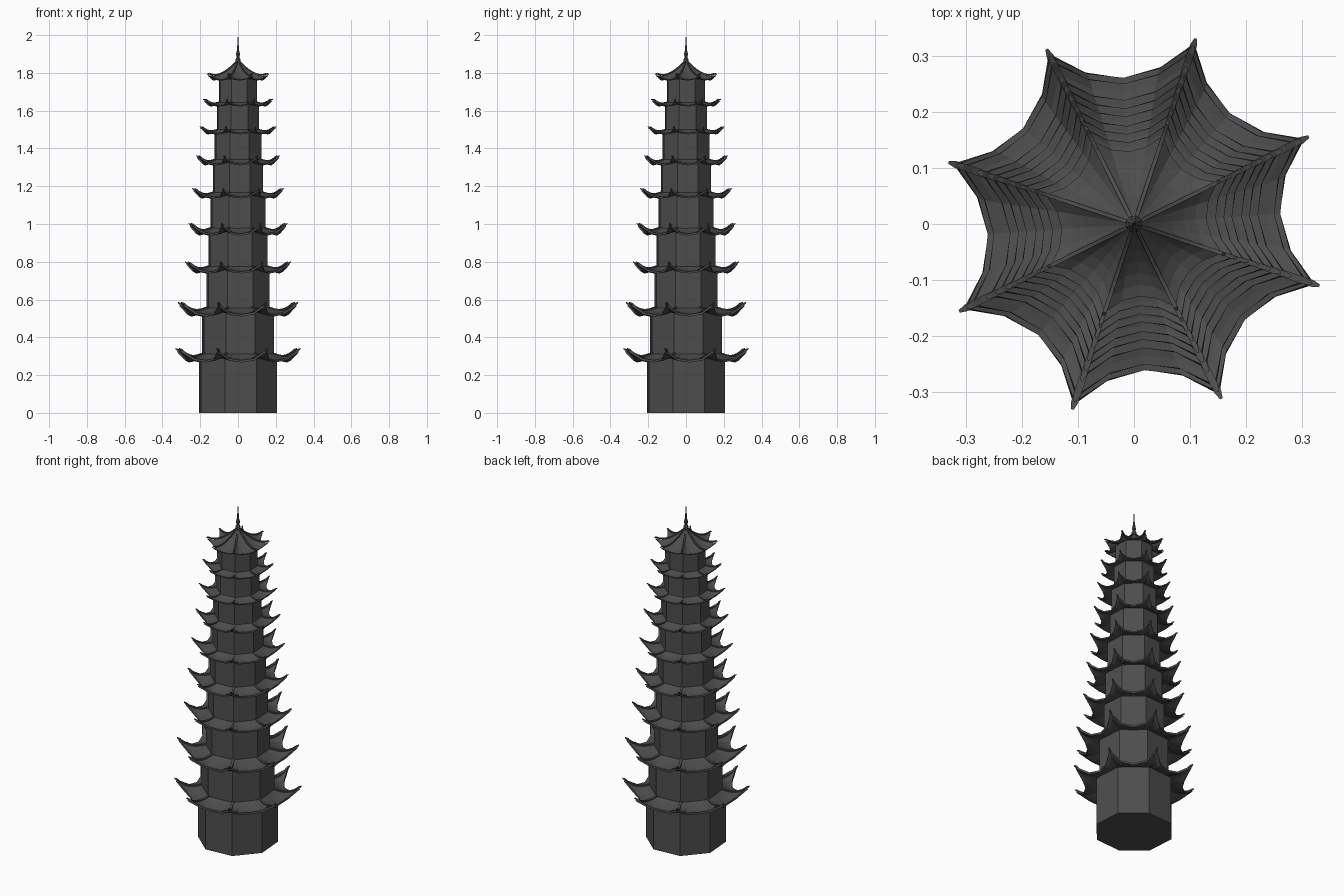
import bpy, math
from mathutils import Vector

if "Cube" in bpy.data.objects:
    bpy.data.objects.remove(bpy.data.objects["Cube"])

# One dark grey for the whole tower
stone = bpy.data.materials.new("dark_grey")
stone.diffuse_color = (0.075, 0.075, 0.075, 1)
stone.use_nodes = True
stone.node_tree.nodes["Principled BSDF"].inputs["Base Color"].default_value = stone.diffuse_color

A0 = math.radians(26.57)      # angle of the first corner
STEP = math.radians(45)
C, S = math.cos(STEP / 2), math.sin(STEP / 2)


def make(name, verts, faces):
    me = bpy.data.meshes.new(name)
    me.from_pydata([tuple(v) for v in verts], [], faces)
    me.update()
    me.materials.append(stone)
    ob = bpy.data.objects.new(name, me)
    bpy.context.collection.objects.link(ob)
    return ob


def lathe(name, profile, n, a0=A0):
    """Closed solid turned from (radius, height) rings."""
    verts, faces = [], []
    for r, z in profile:
        verts += [(r * math.cos(a0 + 2 * math.pi * k / n),
                   r * math.sin(a0 + 2 * math.pi * k / n), z) for k in range(n)]
    for j in range(len(profile) - 1):
        for k in range(n):
            a, b = j * n + k, j * n + (k + 1) % n
            faces.append((a, b, b + n, a + n))
    faces.append(tuple(reversed(range(n))))
    faces.append(tuple(range((len(profile) - 1) * n, len(profile) * n)))
    return make(name, verts, faces)


def roof_height(t, s, z0, k, rise, power):
    return z0 + 0.012 * k + rise * (1 - t) ** power + 0.055 * k * abs(s) ** 2.5 * t ** 2.5


def roof(name, r_in, tip, z0, k, rise, power):
    """Eight concave roof panels with upswept corners."""
    nt, ns = 6, 4
    R = tip * 0.96
    verts, faces = [], []
    for side in range(8):
        a = A0 + STEP * (side + 0.5)
        n = Vector((math.cos(a), math.sin(a), 0))
        u = Vector((-math.sin(a), math.cos(a), 0))
        base = len(verts)
        for i in range(nt + 1):
            t = i / nt
            for j in range(ns + 1):
                s = 2 * j / ns - 1
                d_out = tip * 0.75 + (R * C - tip * 0.75) * s * s
                d = r_in * C * (1 - t) + d_out * t
                w = s * S * (r_in * (1 - t) + R * t)
                p = n * d + u * w
                p.z = roof_height(t, s, z0, k, rise, power)
                verts.append(p)
        for i in range(nt):
            for j in range(ns):
                q = base + i * (ns + 1) + j
                faces.append((q, q + ns + 1, q + ns + 2, q + 1))
    ob = make(name, verts, faces)
    # weld the panels along the corner lines
    weld = ob.modifiers.new("weld", 'WELD')
    weld.merge_threshold = 0.0005
    sol = ob.modifiers.new("thickness", 'SOLIDIFY')
    sol.thickness = 0.012 * k
    sol.offset = -1


def ridges(name, r_in, tip, z0, k, rise, power, z_tip):
    """Square-section ridge beams running to the curled corner tips."""
    R = tip * 0.96
    path = []
    for i in range(9):
        t = i / 8
        path.append((r_in * (1 - t) + R * t,
                     roof_height(t, 1, z0, k, rise, power), 0.0065 * k))
    path.append((tip, z_tip, 0.0025 * k))
    verts, faces = [], []
    for side in range(8):
        a = A0 + STEP * side
        n = Vector((math.cos(a), math.sin(a), 0))
        u = Vector((-math.sin(a), math.cos(a), 0))
        base = len(verts)
        for r, z, h in path:
            for du, dz in ((-1, -1), (1, -1), (1, 1), (-1, 1)):
                verts.append(n * r + u * (h * du) + Vector((0, 0, z + h * dz * 0.9)))
        for i in range(len(path) - 1):
            for j in range(4):
                p, q = base + i * 4 + j, base + i * 4 + (j + 1) % 4
                faces.append((p, q, q + 4, p + 4))
        e = base + 4 * (len(path) - 1)
        faces.append((base + 3, base + 2, base + 1, base))
        faces.append((e, e + 1, e + 2, e + 3))
    make(name, verts, faces)


# Storeys: wall corner radius, eave bottom height, tip height, tip radius
tiers = [
    (0.219, 0.267, 0.341, 0.349),
    (0.201, 0.510, 0.585, 0.335),
    (0.176, 0.738, 0.800, 0.296),
    (0.165, 0.939, 1.003, 0.276),
    (0.154, 1.135, 1.188, 0.257),
    (0.140, 1.310, 1.362, 0.234),
    (0.130, 1.474, 1.516, 0.215),
    (0.118, 1.622, 1.659, 0.195),
    (0.107, 1.759, 1.791, 0.173),
]

z_start = 0.0
for i, (r, z0, z_tip, tip) in enumerate(tiers):
    k = (z_tip - z0) / 0.075
    last = i == len(tiers) - 1
    # storey wall
    z_end = z0 + 0.022 * k
    lathe(f"storey_wall_{i + 1}", [(r, z_start), (r, z_end)], 8)
    z_start = z_end
    # roof and its corner ridges
    r_in = 0.006 if last else tiers[i + 1][0] * 0.98
    rise, power = (0.10, 1.7) if last else (0.035 * k, 1.5)
    roof(f"roof_{i + 1}", r_in, tip, z0, k, rise, power)
    ridges(f"roof_ridges_{i + 1}", r_in, tip, z0, max(k, 0.55), rise, power, z_tip)

# Spire on the top roof
lathe("spire", [(0.016, 1.85), (0.014, 1.872), (0.007, 1.882), (0.011, 1.895),
                (0.009, 1.91), (0.005, 1.922), (0.004, 1.95), (0.0008, 2.0)], 8)
